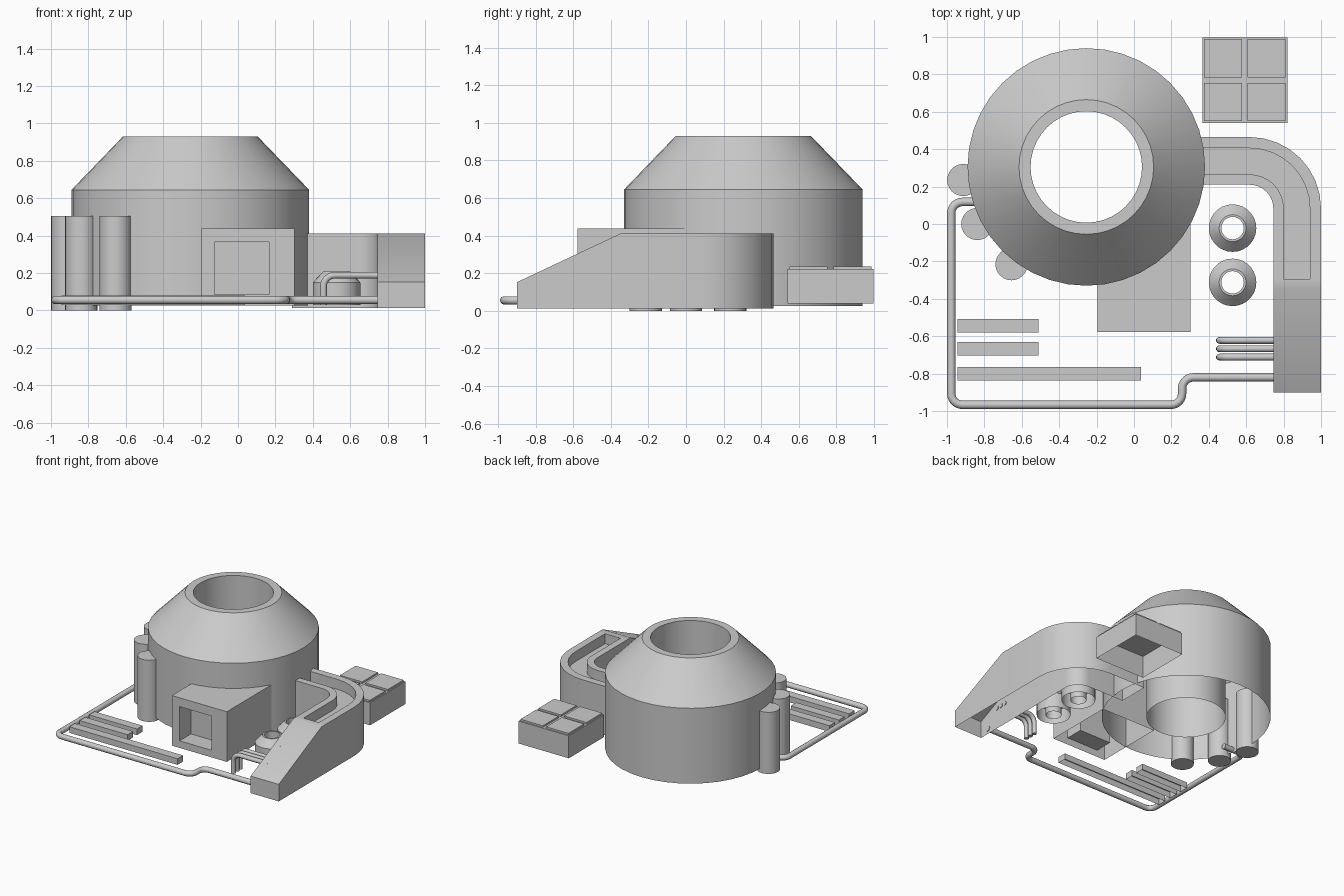
import bpy, bmesh
from math import sin, cos, pi
from mathutils import Vector

if "Cube" in bpy.data.objects:
    bpy.data.objects.remove(bpy.data.objects["Cube"])


def finish(name, bm, smooth=False):
    bmesh.ops.remove_doubles(bm, verts=bm.verts, dist=1e-5)
    bmesh.ops.recalc_face_normals(bm, faces=bm.faces)
    me = bpy.data.meshes.new(name)
    bm.to_mesh(me)
    bm.free()
    ob = bpy.data.objects.new(name, me)
    bpy.context.collection.objects.link(ob)
    if smooth:
        bpy.ops.object.select_all(action='DESELECT')
        bpy.context.view_layer.objects.active = ob
        ob.select_set(True)
        bpy.ops.object.shade_smooth_by_angle(angle=0.6)
    return ob


def loft(name, rings, closed=True, cap_start=False, cap_end=False,
         smooth=False, open_bottom=False):
    """Skin a list of equally long point rings."""
    bm = bmesh.new()
    vs = [[bm.verts.new(p) for p in r] for r in rings]
    n = len(rings[0])
    for i, (a, b) in enumerate(zip(vs, vs[1:])):
        for k in range(n if closed else n - 1):
            if open_bottom and i == 0 and k == 0:
                continue
            j = (k + 1) % n
            bm.faces.new((a[k], a[j], b[j], b[k]))
    if cap_start:
        bm.faces.new(vs[0])
    if cap_end:
        bm.faces.new(vs[-1])
    return finish(name, bm, smooth)


def lathe(name, centre, profile, sides, caps=False):
    cx, cy = centre
    rings = [[(cx + r * cos(2 * pi * k / sides), cy + r * sin(2 * pi * k / sides), z)
              for k in range(sides)] for r, z in profile]
    return loft(name, rings, cap_start=caps, cap_end=caps, smooth=True)


def open_box(name, x0, x1, y0, y1, z0, z1):
    """Box without a bottom face."""
    rings = [[(x0, y0, z), (x1, y0, z), (x1, y1, z), (x0, y1, z)] for z in (z0, z1)]
    return loft(name, rings, cap_end=True)


def pipe(name, pts, radius, bend):
    """Round tube along a path with rounded corners."""
    pts = [Vector(p) for p in pts]
    path = [pts[0]]
    for a, b, c in zip(pts, pts[1:], pts[2:]):
        u, v = (a - b).normalized(), (c - b).normalized()
        for k in range(7):
            t = k / 6 * pi / 2
            path.append(b + u * bend * (1 - sin(t)) + v * bend * (1 - cos(t)))
    path.append(pts[-1])
    cu = bpy.data.curves.new(name, 'CURVE')
    cu.dimensions = '3D'
    cu.bevel_depth = radius
    cu.bevel_resolution = 3
    cu.use_fill_caps = True
    sp = cu.splines.new('POLY')
    sp.points.add(len(path) - 1)
    for p, q in zip(sp.points, path):
        p.co = (*q, 1)
    sp.use_smooth = True
    bpy.context.collection.objects.link(bpy.data.objects.new(name, cu))


# Main hollow drum with tapered top and central shaft
lathe("main_drum", (-0.255, 0.305),
      [(0.635, 0.027), (0.635, 0.645), (0.36, 0.93), (0.298, 0.93), (0.298, 0.027)], 40)

# Upright tanks beside the drum
for i, c in enumerate([(-0.913, 0.235), (-0.838, 0.0), (-0.655, -0.215)]):
    lathe(f"side_tank_{i}", c, [(0.086, 0.0), (0.086, 0.505)], 24, caps=True)

# Small domed vents
for i, y in enumerate((-0.022, -0.312)):
    lathe(f"small_vent_{i}", (0.527, y),
          [(0.127, 0.03), (0.127, 0.15), (0.072, 0.208), (0.06, 0.208), (0.06, 0.03)], 28)


# Entrance block with recessed doorway
def frame(x0, x1, z0, z1, y):
    return [(x0, y, z0), (x1, y, z0), (x1, y, z1), (x0, y, z1)]


loft("entrance_block",
     [frame(-0.195, 0.303, 0.027, 0.438, 0.0), frame(-0.195, 0.303, 0.027, 0.438, -0.578),
      frame(-0.125, 0.165, 0.085, 0.365, -0.578), frame(-0.125, 0.165, 0.085, 0.365, -0.43)],
     cap_start=True, cap_end=True, open_bottom=True)

# Curved channel wall ending in a ramp: stations are (point, outward direction)
cx, cy, mid = 0.618, 0.083, 0.2545
stations = [((0.29, cy + mid), (0, 1))]
for k in range(9):
    a = pi / 2 * (1 - k / 8)
    d = (cos(a), sin(a))
    stations.append(((cx + mid * d[0], cy + mid * d[1]), d))


def section(p, d, top, floor):
    prof = [(-0.1275, 0.012), (-0.1275, top), (-0.072, top), (-0.072, floor),
            (0.068, floor), (0.068, top), (0.1275, top), (0.1275, 0.012)]
    return [(p[0] + d[0] * o, p[1] + d[1] * o, z) for o, z in prof]


rings = [section(p, d, 0.412, 0.33) for p, d in stations]
for y, top, floor in ((-0.295, 0.412, 0.33), (-0.295, 0.412, 0.4119),
                      (-0.347, 0.412, 0.4119), (-0.9, 0.152, 0.1519)):
    rings.append(section((cx + mid, y), (1, 0), top, floor))
loft("channel_ramp", rings, closed=False, cap_start=True, cap_end=True, smooth=True)

# Square unit with four raised panels
open_box("panel_base", 0.365, 0.82, 0.54, 0.998, 0.038, 0.222)
for i, (x0, x1) in enumerate(((0.375, 0.577), (0.607, 0.81))):
    for j, (y0, y1) in enumerate(((0.55, 0.754), (0.784, 0.988))):
        open_box(f"panel_{i}{j}", x0, x1, y0, y1, 0.222, 0.236)

# Low bars
for i, (x1, y) in enumerate(((-0.51, -0.545), (-0.51, -0.667), (0.037, -0.8))):
    open_box(f"low_bar_{i}", -0.945, x1, y - 0.036, y + 0.036, 0.03, 0.08)

# Long ground pipe
z = 0.056
pipe("ground_pipe", [(-0.78, 0.118, z), (-0.977, 0.118, z), (-0.977, -0.967, z),
                     (0.257, -0.967, z), (0.257, -0.82, z), (0.75, -0.82, z)], 0.0225, 0.06)

# Three bent feed pipes
for i in range(3):
    y = -0.622 - 0.045 * i
    pipe(f"feed_pipe_{i}", [(0.75, y, 0.188), (0.457, y, 0.188), (0.457, y, 0.03)], 0.0185, 0.06)
